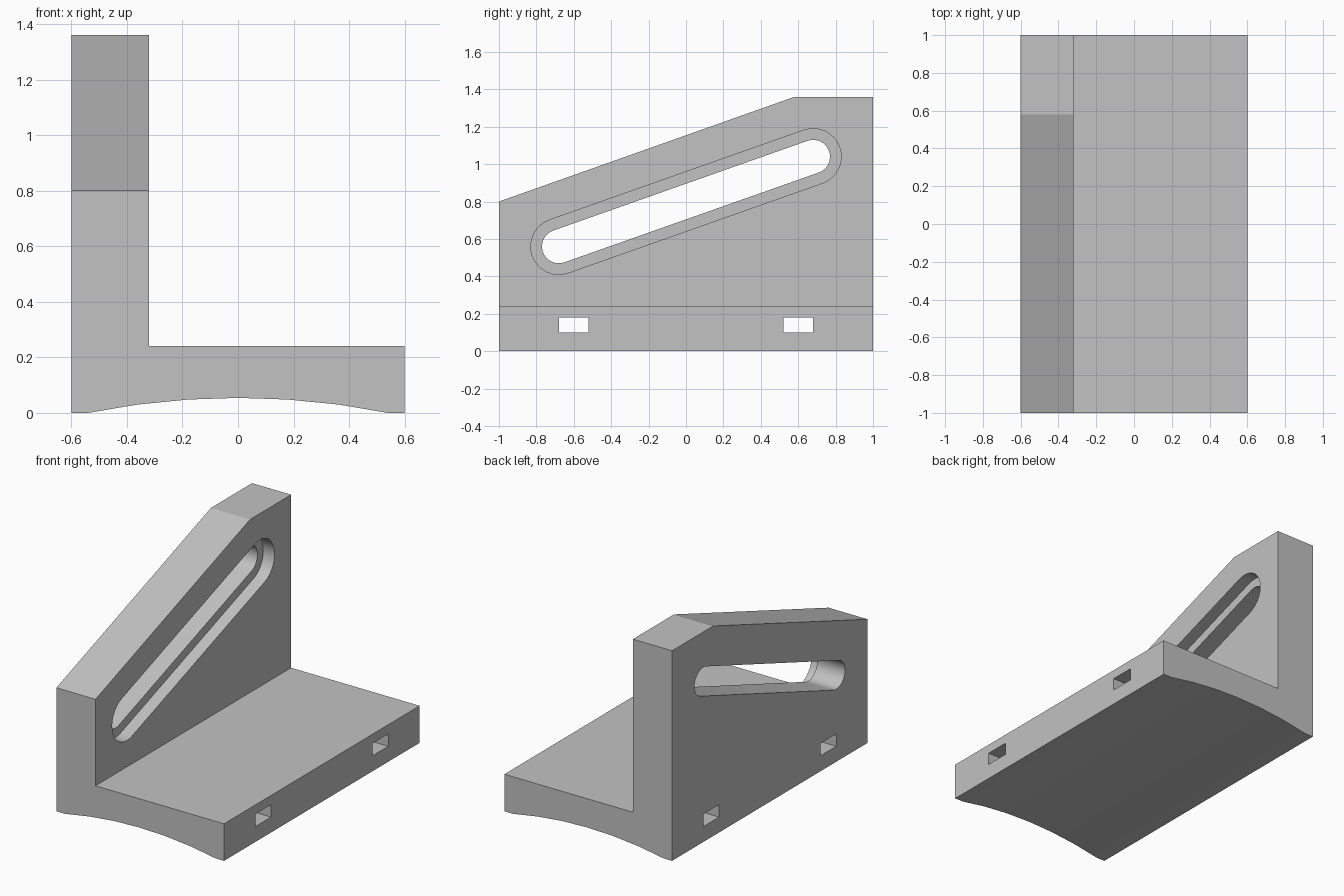
import bpy, bmesh, math

cube = bpy.data.objects.get("Cube")
if cube:
    bpy.data.objects.remove(cube, do_unlink=True)

# Single grey material
grey = bpy.data.materials.new("plain grey")
grey.use_nodes = True
colour = (0.54, 0.54, 0.54, 1)
grey.diffuse_color = colour
grey.node_tree.nodes["Principled BSDF"].inputs["Base Color"].default_value = colour


def extrude(name, profile, axis, start, end):
    """Extrude a 2D profile along 'X' (profile is y, z) or 'Y' (profile is x, z)."""
    bm = bmesh.new()
    place = (lambda a, b: (start, a, b)) if axis == "X" else (lambda a, b: (a, start, b))
    face = bm.faces.new([bm.verts.new(place(a, b)) for a, b in profile])
    moved = bmesh.ops.extrude_face_region(bm, geom=[face])["geom"]
    step = (end - start, 0, 0) if axis == "X" else (0, end - start, 0)
    bmesh.ops.translate(bm, vec=step, verts=[v for v in moved if isinstance(v, bmesh.types.BMVert)])
    bmesh.ops.recalc_face_normals(bm, faces=bm.faces)
    mesh = bpy.data.meshes.new(name)
    bm.to_mesh(mesh)
    bm.free()
    mesh.materials.append(grey)
    obj = bpy.data.objects.new(name, mesh)
    bpy.context.collection.objects.link(obj)
    return obj


def slot(radius, steps=16):
    """Slanted round-ended slot outline in y, z."""
    low, high = (-0.68, 0.56), (0.68, 1.04)
    tilt = math.atan2(high[1] - low[1], high[0] - low[0])
    points = []
    for (y, z), first in ((high, tilt - math.pi / 2), (low, tilt + math.pi / 2)):
        for i in range(steps + 1):
            a = first + math.pi * i / steps
            points.append((y + radius * math.cos(a), z + radius * math.sin(a)))
    return points


# L-shaped section with a shallow arched underside
half, rise, segments = 0.54, 0.054, 6
arch_radius = (half ** 2 + rise ** 2) / (2 * rise)
arch = []
for i in range(segments + 1):
    x = -half + 2 * half * i / segments
    arch.append((x, rise - arch_radius + math.sqrt(arch_radius ** 2 - x * x)))
section = [(-0.6, 0)] + arch + [(0.6, 0), (0.6, 0.24), (-0.32, 0.24), (-0.32, 1.36), (-0.6, 1.36)]
bracket = extrude("angle_bracket", section, "Y", -1, 1)

# Sloped top, through slot, shallow slot recess and two strap holes
slope = 0.56 / 1.58
cutters = [
    extrude("slope_cutter", [(-1.2, 0.8 - 0.2 * slope), (0.78, 1.36 + 0.2 * slope), (-1.2, 1.6)], "X", -0.8, 0),
    extrude("slot_cutter", slot(0.09), "X", -0.8, 0),
    extrude("recess_cutter", slot(0.15), "X", -0.40, 0),
]
for side in (-1, 1):
    y = 0.6 * side
    hole = [(y - 0.08, 0.1), (y + 0.08, 0.1), (y + 0.08, 0.18), (y - 0.08, 0.18)]
    cutters.append(extrude("strap_hole_cutter", hole, "X", -0.8, 0.8))

bpy.ops.object.select_all(action="DESELECT")
bpy.context.view_layer.objects.active = bracket
bracket.select_set(True)
for cutter in cutters:
    cutter.hide_render = True
    cut = bracket.modifiers.new("cut", "BOOLEAN")
    cut.operation = "DIFFERENCE"
    cut.solver = "EXACT"
    cut.object = cutter
    bpy.ops.object.modifier_apply(modifier=cut.name)
    bpy.data.objects.remove(cutter, do_unlink=True)

# Smooth the arch and slot ends, keep other edges crisp
bpy.ops.object.shade_smooth_by_angle(angle=math.radians(15))
